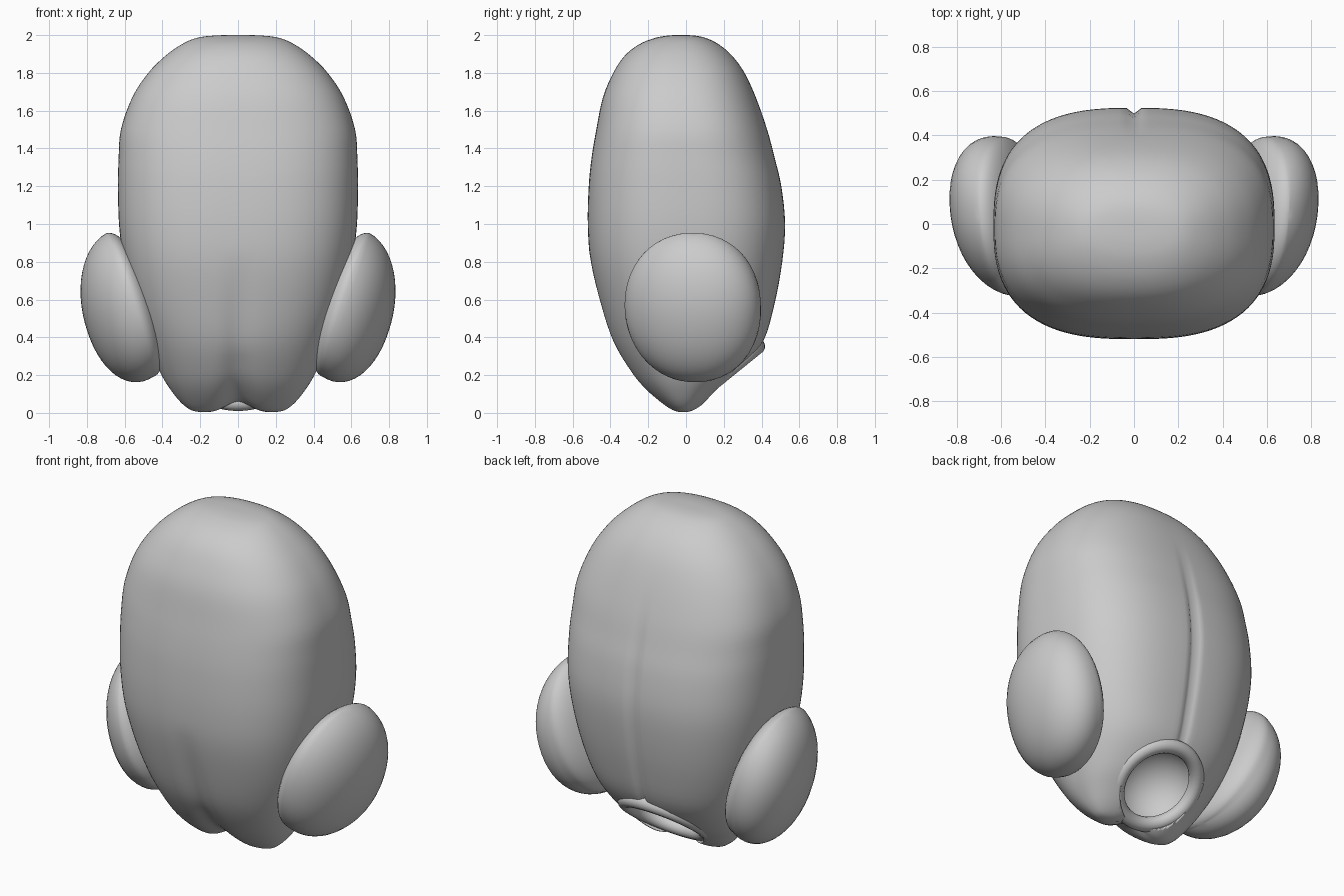
import bpy, bmesh, math
from mathutils import Vector

if "Cube" in bpy.data.objects:
    bpy.data.objects.remove(bpy.data.objects["Cube"])

# Body profile rows: height, half width, front depth, back depth
PROFILE = [
    (0.0, 0.0, 0.02, -0.02), (0.004, 0.20, 0.06, 0.03), (0.035, 0.28, 0.12, 0.09),
    (0.12, 0.355, 0.22, 0.19), (0.22, 0.415, 0.30, 0.295), (0.38, 0.485, 0.39, 0.41),
    (0.58, 0.555, 0.455, 0.47), (0.80, 0.605, 0.505, 0.51), (1.00, 0.63, 0.52, 0.525),
    (1.20, 0.635, 0.515, 0.505), (1.35, 0.632, 0.50, 0.47), (1.50, 0.62, 0.475, 0.43),
    (1.67, 0.56, 0.44, 0.37), (1.80, 0.475, 0.385, 0.31), (1.89, 0.385, 0.325, 0.245),
    (1.95, 0.30, 0.25, 0.175), (1.985, 0.22, 0.165, 0.105), (1.998, 0.12, 0.09, 0.04),
    (2.0, 0.0, 0.03, -0.03)]


def smooth_rows(rows, steps):
    """Catmull-Rom interpolation of the profile rows."""
    out = []
    for i in range(len(rows) - 1):
        p0, p1, p2, p3 = (Vector(rows[min(max(i + k, 0), len(rows) - 1)])
                          for k in (-1, 0, 1, 2))
        for s in range(steps):
            t = s / steps
            out.append(0.5 * (2 * p1 + (p2 - p0) * t + (2 * p0 - 5 * p1 + 4 * p2 - p3) * t * t
                              + (3 * p1 - p0 - 3 * p2 + p3) * t ** 3))
    return out[1:] + [Vector(rows[-1])]


def squircle(a, n):
    c, s = math.cos(a), math.sin(a)
    r = (abs(c) ** n + abs(s) ** n) ** (-1 / n)
    return c * r, s * r


def groove(x, y, z):
    """Press in the front fold, back seam and bottom cleft."""
    if y < 0:
        y *= 1 - 0.07 * max(0, min(1, (0.85 - z) / 0.6)) * math.exp(-(x / 0.07) ** 2)
    elif z < 1.65:
        y *= 1 - 0.05 * min(1, (1.65 - z) / 0.5) * math.exp(-(x / 0.02) ** 2)
    z += 0.06 * math.exp(-(x / 0.09) ** 2) * max(0, 1 - z / 0.35)
    return x, y, z


def finish(bm, name):
    bmesh.ops.recalc_face_normals(bm, faces=bm.faces)
    me = bpy.data.meshes.new(name)
    bm.to_mesh(me)
    bm.free()
    me.shade_smooth()
    ob = bpy.data.objects.new(name, me)
    bpy.context.collection.objects.link(ob)
    return ob


# Main body
SEG = 120
bm = bmesh.new()
rows = smooth_rows(PROFILE, 4)
loops = []
for z, w, f, b in rows[:-1]:
    ring = []
    n = 2.3 + 0.4 * max(0, 1 - ((z - 1.0) / 1.0) ** 2)
    for k in range(SEG):
        x, y = squircle(2 * math.pi * k / SEG, n)
        mid, half = (b - f) / 2, (b + f) / 2
        ring.append(bm.verts.new(groove(x * w, mid + y * half, max(z, 0.0))))
    loops.append(ring)
for r0, r1 in zip(loops, loops[1:]):
    for k in range(SEG):
        j = (k + 1) % SEG
        bm.faces.new((r0[k], r0[j], r1[j], r1[k]))
bottom = bm.verts.new(groove(0, -0.02, 0))
top = bm.verts.new((0, -0.03, 2.0))
for k in range(SEG):
    j = (k + 1) % SEG
    bm.faces.new((bottom, loops[0][j], loops[0][k]))
    bm.faces.new((top, loops[-1][k], loops[-1][j]))
body = finish(bm, "body")

# Round socket under the back of the body
TILT = math.radians(39)
bm = bmesh.new()
bmesh.ops.create_uvsphere(bm, u_segments=48, v_segments=24, radius=0.235)
socket = finish(bm, "socket_cutter")
socket.location = (0, 0.19, 0.18)
socket.rotation_euler = (TILT, 0, 0)
socket.hide_render = True
socket.hide_viewport = True
cut = body.modifiers.new("socket", 'BOOLEAN')
cut.operation = 'DIFFERENCE'
cut.solver = 'EXACT'
cut.object = socket

# Rolled lip around the socket
bpy.ops.mesh.primitive_torus_add(major_radius=0.238, minor_radius=0.042, major_segments=48,
                                 minor_segments=14, location=(0, 0.192, 0.202),
                                 rotation=(TILT, 0, 0))
lip = bpy.context.object
lip.name = "socket_lip"
lip.data.shade_smooth()

# Padded side lobes: domed outside with a low peak, flatter inside, leaning outward at the top
for side, name in ((1, "right_side_lobe"), (-1, "left_side_lobe")):
    bm = bmesh.new()
    bmesh.ops.create_uvsphere(bm, u_segments=48, v_segments=28, radius=1)
    t = math.radians(18)
    for v in bm.verts:
        n = v.co
        r = (abs(n.x) ** 2.1 + abs(n.y) ** 2.1 + abs(n.z) ** 2.1) ** (-1 / 2.1)
        thick = 0.25 if n.x > 0 else 0.13
        x, y, z = n.x * r * thick, n.y * r * 0.36, n.z * r * 0.40
        if x > 0:
            z -= 0.25 * x
            y += 0.15 * x
        v.co = (side * (0.575 + x * math.cos(t) + z * math.sin(t) + 0.08 * y),
                0.035 + y, 0.57 + z * math.cos(t) - x * math.sin(t))
    finish(bm, name)
